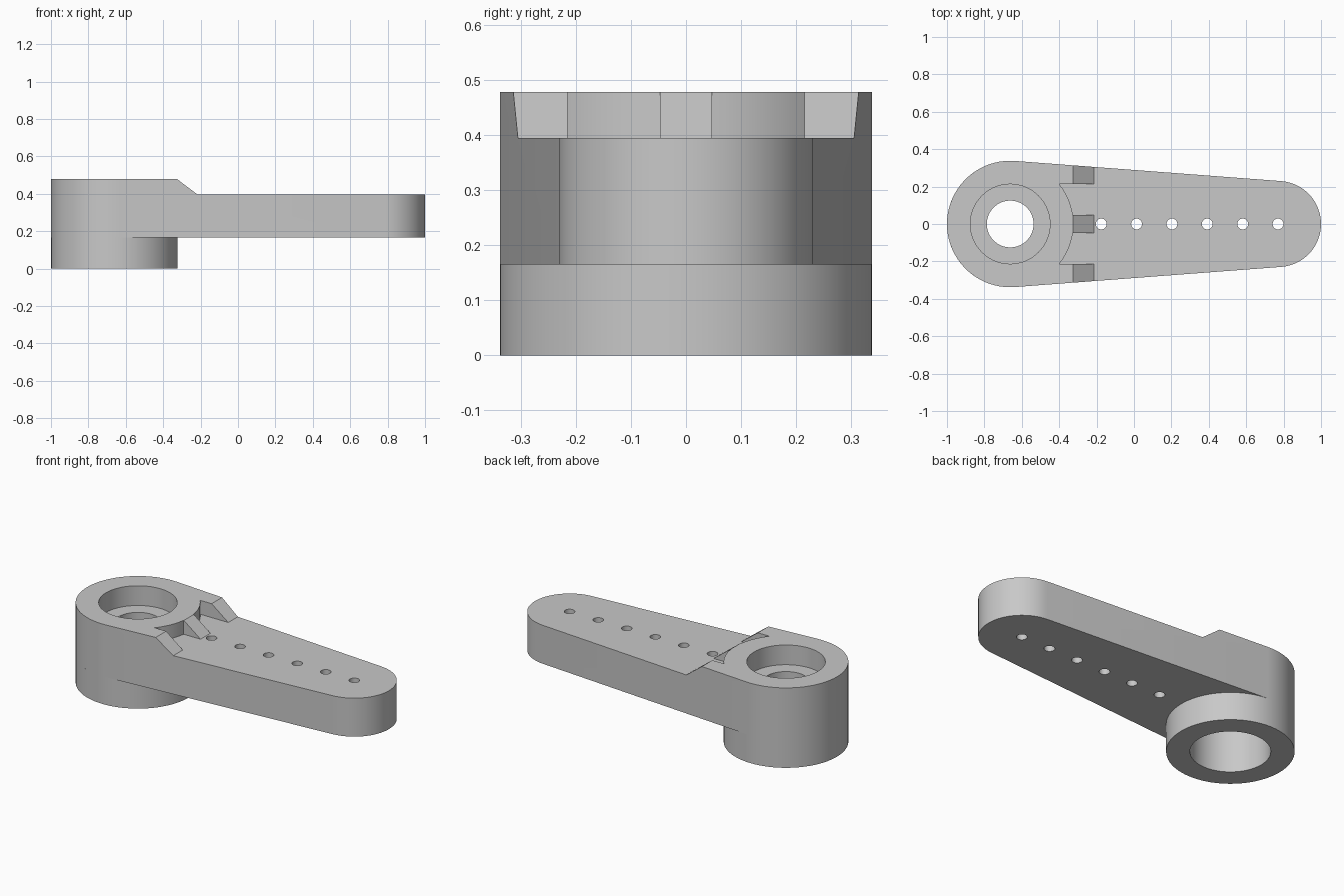
import bpy, bmesh
from math import sin, cos, pi, asin, acos
from mathutils import Vector

cube = bpy.data.objects.get("Cube")
if cube:
    bpy.data.objects.remove(cube, do_unlink=True)

HUB_X, HUB_R = -0.662, 0.338
TIP_X, TIP_R = 0.77, 0.23
BOTTOM, ARM_TOP, HUB_TOP = 0.165, 0.395, 0.478
RIB_TOP_X, RIB_END_X = -0.325, -0.215
RIB_IN, RIB_OUT = 0.047, 0.215

grey = bpy.data.materials.new("plain grey")
grey.use_nodes = True
colour = (0.58, 0.58, 0.58, 1)
grey.diffuse_color = colour
grey.node_tree.nodes["Principled BSDF"].inputs["Base Color"].default_value = colour


def arc(cx, r, start, end, steps):
    return [(cx + r * cos(start + (end - start) * i / steps),
             r * sin(start + (end - start) * i / steps)) for i in range(steps + 1)]


def circle(cx, r, steps=64):
    return arc(cx, r, 0, 2 * pi, steps)[:-1]


def prism(name, outline, low, high, along_y=False):
    """Extrude a closed outline along z, or an x-z outline along y."""
    bm = bmesh.new()
    place = (lambda a, b, h: (a, h, b)) if along_y else (lambda a, b, h: (a, b, h))
    face = bm.faces.new([bm.verts.new(place(a, b, low)) for a, b in outline])
    grown = bmesh.ops.extrude_face_region(bm, geom=[face])["geom"]
    shift = Vector(place(0, 0, high - low))
    for v in grown:
        if isinstance(v, bmesh.types.BMVert):
            v.co += shift
    bmesh.ops.recalc_face_normals(bm, faces=bm.faces)
    mesh = bpy.data.meshes.new(name)
    bm.to_mesh(mesh)
    bm.free()
    mesh.materials.append(grey)
    obj = bpy.data.objects.new(name, mesh)
    bpy.context.collection.objects.link(obj)
    return obj


def activate(obj):
    bpy.ops.object.select_all(action='DESELECT')
    obj.select_set(True)
    bpy.context.view_layer.objects.active = obj


def cut(obj, cutter):
    mod = obj.modifiers.new("cut", 'BOOLEAN')
    mod.operation = 'DIFFERENCE'
    mod.solver = 'EXACT'
    mod.object = cutter
    activate(obj)
    bpy.ops.object.modifier_apply(modifier=mod.name)
    bpy.data.objects.remove(cutter, do_unlink=True)


# Tapered arm: two round ends joined by tangent sides
lean = acos((HUB_R - TIP_R) / (TIP_X - HUB_X))
outline = arc(TIP_X, TIP_R, -lean, lean, 32) + arc(HUB_X, HUB_R, lean, 2 * pi - lean, 40)
arm = prism("arm", outline, BOTTOM, HUB_TOP)

# Lower the arm in front of the hub, leaving a sloped end
run = RIB_END_X - RIB_TOP_X
rise = HUB_TOP - ARM_TOP
step = [(RIB_END_X, ARM_TOP), (1.2, ARM_TOP), (1.2, HUB_TOP + rise),
        (RIB_TOP_X - run, HUB_TOP + rise)]
cut(arm, prism("step_cutter", step, -0.6, 0.6, along_y=True))

# Pockets between the three ribs, curved along the hub
for side in (1, -1):
    pocket = arc(HUB_X, HUB_R, asin(RIB_IN / HUB_R), asin(RIB_OUT / HUB_R), 8)
    pocket += [(RIB_END_X + 0.01, RIB_OUT), (RIB_END_X + 0.01, RIB_IN)]
    cut(arm, prism("pocket_cutter", [(x, side * y) for x, y in pocket], ARM_TOP, 0.6))

# Screw recess, screw hole and shaft socket
for radius, low, high in ((0.213, 0.36, 0.6), (0.125, 0.2, 0.5), (0.213, 0.1, 0.275)):
    cut(arm, prism("bore_cutter", circle(HUB_X, radius), low, high))

# Row of linkage holes
for i in range(6):
    cut(arm, prism("hole_cutter", circle(TIP_X - 0.189 * i, 0.029, 24), 0.1, 0.6))

# Round collar below the arm
collar = prism("hub_collar", circle(HUB_X, HUB_R, 80), 0, BOTTOM)
cut(collar, prism("socket_cutter", circle(HUB_X, 0.213), -0.1, 0.3))

for obj in (arm, collar):
    activate(obj)
    bpy.ops.object.shade_smooth_by_angle(angle=pi / 6)
